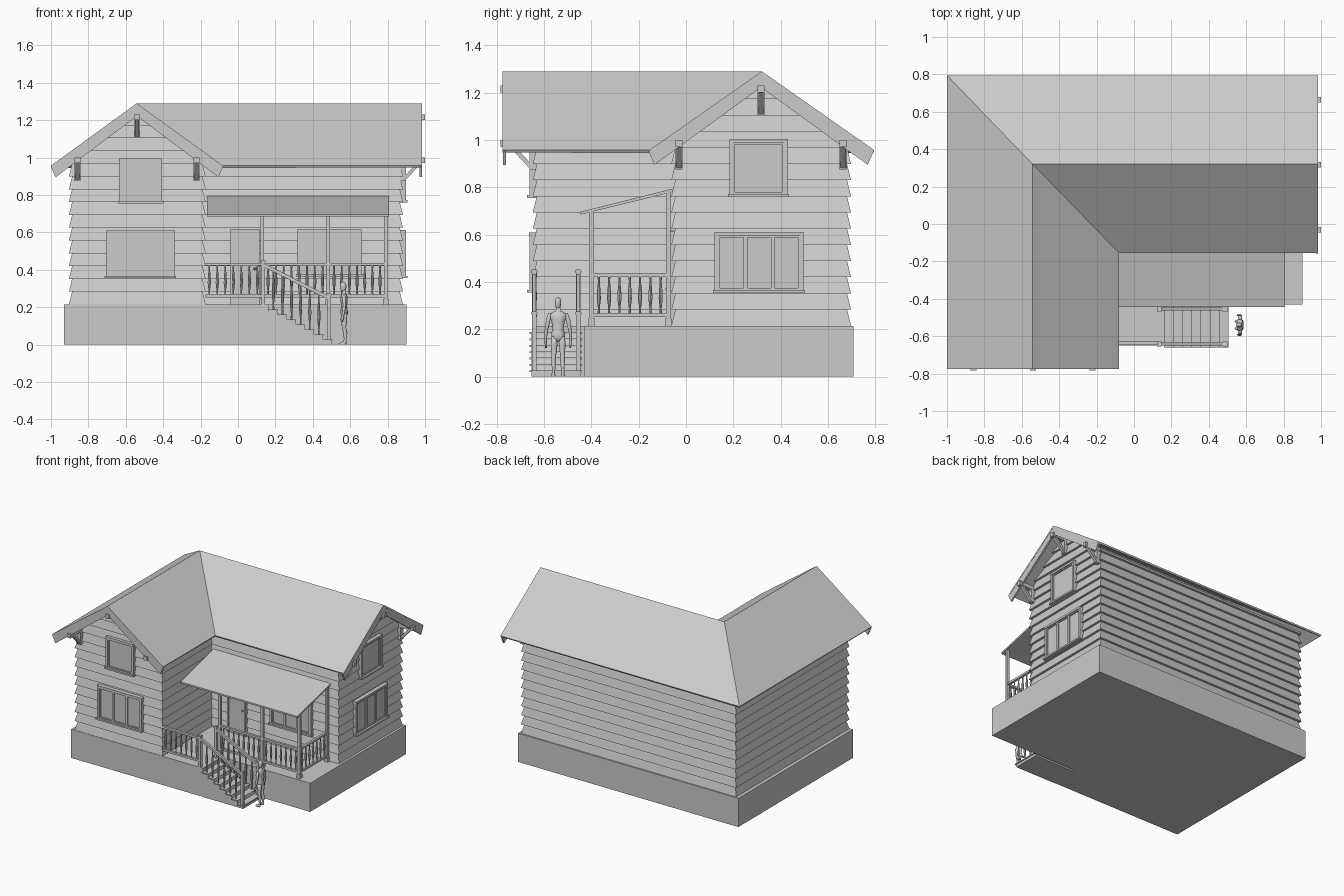
import bpy, bmesh, math
from mathutils import Matrix

if "Cube" in bpy.data.objects:
    bpy.data.objects.remove(bpy.data.objects["Cube"])

grey = bpy.data.materials.new("plain_grey")
grey.diffuse_color = (0.6, 0.6, 0.6, 1)
grey.use_nodes = True
grey.node_tree.nodes["Principled BSDF"].inputs["Base Color"].default_value = grey.diffuse_color


def finish(name, bm, M=None, smooth=False, recalc=True):
    if M:
        bm.transform(M)
    if recalc:
        bmesh.ops.recalc_face_normals(bm, faces=bm.faces[:])
    me = bpy.data.meshes.new(name)
    bm.to_mesh(me)
    bm.free()
    me.materials.append(grey)
    for p in me.polygons:
        p.use_smooth = smooth
    ob = bpy.data.objects.new(name, me)
    bpy.context.collection.objects.link(ob)
    return ob


def prism(bm, pts, c0, c1, axes):
    """Extrude a 2D outline; axes gives where (a, b, depth) go, e.g. 'xzy'."""
    def put(a, b, c):
        d = dict(zip(axes, (a, b, c)))
        return bm.verts.new((d['x'], d['y'], d['z']))
    lo = [put(a, b, c0) for a, b in pts]
    hi = [put(a, b, c1) for a, b in pts]
    bm.faces.new(lo)
    bm.faces.new(hi[::-1])
    for i in range(len(pts)):
        j = (i + 1) % len(pts)
        bm.faces.new((lo[i], hi[i], hi[j], lo[j]))


def box(bm, x0, x1, y0, y1, z0, z1):
    prism(bm, [(x0, y0), (x1, y0), (x1, y1), (x0, y1)], z0, z1, 'xyz')


def loft(bm, rings, n=8):
    """Capped tube through horizontal ellipses (x, y, z, rx, ry)."""
    loops = []
    for x, y, z, rx, ry in rings:
        loops.append([bm.verts.new((x + rx * math.cos(2 * math.pi * i / n),
                                    y + ry * math.sin(2 * math.pi * i / n), z)) for i in range(n)])
    for a, b in zip(loops, loops[1:]):
        for i in range(n):
            j = (i + 1) % n
            bm.faces.new((a[i], a[j], b[j], b[i]))
    bm.faces.new(loops[0][::-1])
    bm.faces.new(loops[-1])


def wall_frame(ox, oy, front):
    """Local x runs along the wall, local y points outward."""
    cols = ((1, 0), (0, -1)) if front else ((0, 1), (1, 0))
    return Matrix(((cols[0][0], cols[1][0], 0, ox), (cols[0][1], cols[1][1], 0, oy),
                   (0, 0, 1, 0), (0, 0, 0, 1)))


FRONT = wall_frame(-0.54, -0.63, True)
RIGHT = wall_frame(0.865, 0.317, False)
PORCH = wall_frame(0, -0.045, True)
FLOOR, ROW, LIP = 0.215, 0.0684, 0.017

# Foundation with a notch for the stairs
bm = bmesh.new()
prism(bm, [(-0.93, -0.65), (0.165, -0.65), (0.165, -0.43), (0.9, -0.43), (0.9, 0.707), (-0.93, 0.707)],
      0, FLOOR, 'xyz')
finish("foundation", bm)

# Lapped siding: L-shaped rings, wide at the bottom of every board
levels = []
for k in range(11):
    levels += [(FLOOR + k * ROW, LIP), (FLOOR + (k + 1) * ROW, 0)]
top = FLOOR + 11 * ROW
levels += [(top, LIP), (0.985, 0.013)]
bm = bmesh.new()
prev = None
for z, o in levels:
    x0, x1, x2, y0, y1, y2 = -0.887 - o, -0.19 + o, 0.865 + o, -0.63 - o, -0.045 - o, 0.68 + o
    ring = [bm.verts.new((x, y, z)) for x, y in
            ((x0, y0), (x1, y0), (x1, y1), (x2, y1), (x2, y2), (x0, y2))]
    if prev:
        for i in range(6):
            j = (i + 1) % 6
            bm.faces.new((prev[i], prev[j], ring[j], ring[i]))
    prev = ring
finish("wall_siding", bm)

# Roof: two crossing slopes with one hip and one valley
EAVE, RIDGE = 0.957, 1.29
bm = bmesh.new()
P = {k: bm.verts.new(v) for k, v in dict(
    H=(-1, 0.795, EAVE), J=(-0.542, 0.32, RIDGE), V=(-0.08, -0.155, EAVE),
    A=(0.985, -0.155, EAVE), B=(0.985, 0.32, RIDGE), C=(0.985, 0.795, EAVE),
    D=(-1, -0.775, EAVE), E=(-0.542, -0.775, RIDGE), F=(-0.08, -0.775, EAVE)).items()}
for f in ("HJBC", "JVAB", "HDEJ", "EFVJ"):
    bm.faces.new([P[c] for c in f])
roof = finish("roof", bm, recalc=False)
mod = roof.modifiers.new("thickness", 'SOLIDIFY')
mod.thickness, mod.offset = 0.013, -1

# Gable ends: upper boards, rake boards, knee brackets
for side, M, tip, half, reach, spread in (("front", FRONT, 0.145, 0.46, 0.153, 0.318),
                                          ("right", RIGHT, 0.12, 0.475, 0.135, 0.347)):
    bm = bmesh.new()
    for k in range(5):
        z0 = top + k * ROW
        z1 = min(z0 + ROW, 1.268)
        w0, w1 = (min(half - 0.1, (1.27 - z) / 0.72) for z in (z0, z1))
        v = [bm.verts.new(c) for c in ((-w0, LIP, z0), (w0, LIP, z0), (w1, 0.0005, z1), (-w1, 0.0005, z1),
                                       (-w0, -0.01, z0), (w0, -0.01, z0), (w1, -0.01, z1), (-w1, -0.01, z1))]
        for f in ((0, 1, 2, 3), (4, 5, 6, 7), (0, 1, 5, 4), (1, 2, 6, 5), (2, 3, 7, 6), (3, 0, 4, 7)):
            bm.faces.new([v[i] for i in f])
    finish(side + "_gable_siding", bm, M)

    bm = bmesh.new()
    prism(bm, [(0, 1.28), (half, 0.95), (half - 0.025, 0.895), (0, 1.222),
               (0.025 - half, 0.895), (-half, 0.95)], tip - 0.014, tip - 0.001, 'xzy')
    finish(side + "_rake_board", bm, M)

    bm = bmesh.new()
    for u, z in ((0, 1.23), (spread, 1.0), (-spread, 1.0)):
        box(bm, u - 0.015, u + 0.015, 0, reach, z - 0.03, z)
        box(bm, u - 0.015, u + 0.015, 0, 0.032, z - 0.125, z - 0.03)
        prism(bm, [(0.03, z - 0.12), (0.115, z - 0.03), (0.09, z - 0.03), (0.03, z - 0.095)],
              u - 0.011, u + 0.011, 'yzx')
    finish(side + "_brackets", bm, M)


# Windows: trim, mullions, sashes, recessed glass and a sill
def window(name, M, u0, u1, z0, z1, panes):
    bm = bmesh.new()
    t = 0.016
    box(bm, u0, u1, 0, 0.034, z1 - t, z1)
    box(bm, u0 - 0.006, u1 + 0.006, 0, 0.042, z0, z0 + 0.012)
    for u in (u0, u1 - t):
        box(bm, u, u + t, 0, 0.032, z0 + 0.012, z1 - t)
    a, b, w = z0 + 0.012, z1 - t, (u1 - u0 - 2 * t) / panes
    for i in range(panes):
        l, r = u0 + t + i * w, u0 + t + (i + 1) * w
        s = 0.008
        for c in ((l, l + s, a, b), (r - s, r, a, b), (l + s, r - s, a, a + s), (l + s, r - s, b - s, b)):
            box(bm, c[0], c[1], 0, 0.027, c[2], c[3])
        box(bm, l + s, r - s, 0, 0.019, a + s, b - s)
    finish(name, bm, M)


window("front_lower_window", FRONT, -0.167, 0.203, 0.355, 0.61, 3)
window("front_upper_window", FRONT, -0.095, 0.135, 0.755, 0.995, 1)
window("right_lower_window", RIGHT, -0.197, 0.18, 0.355, 0.612, 3)
window("right_upper_window", RIGHT, -0.133, 0.113, 0.76, 1.005, 1)
window("porch_window", PORCH, 0.315, 0.66, 0.365, 0.615, 3)

# Front door with casing and knob
bm = bmesh.new()
box(bm, -0.03, 0.105, 0, 0.022, FLOOR, 0.603)
box(bm, -0.04, -0.026, 0, 0.03, FLOOR, 0.603)
box(bm, 0.101, 0.115, 0, 0.03, FLOOR, 0.603)
box(bm, -0.04, 0.115, 0, 0.03, 0.603, 0.617)
loft(bm, [(0.09, 0.03, z, r, r) for z, r in ((0.4, 0.004), (0.406, 0.008), (0.412, 0.004))])
finish("front_door", bm, PORCH)

# Porch roof and posts
bm = bmesh.new()
prism(bm, [(-0.445, 0.685), (-0.445, 0.697), (-0.045, 0.797), (-0.045, 0.783)], -0.165, 0.806, 'yzx')
finish("porch_roof", bm)
bm = bmesh.new()
for x, y, z in ((0.13, -0.4, 0.7), (0.483, -0.4, 0.7), (0.79, -0.4, 0.7), (0.79, -0.075, 0.78)):
    box(bm, x - 0.01, x + 0.01, y - 0.01, y + 0.01, FLOOR, z)
    box(bm, x - 0.014, x + 0.014, y - 0.014, y + 0.014, FLOOR, FLOOR + 0.03)
finish("porch_posts", bm)


# Railings with turned balusters
def baluster(bm, x, y, z0, z1):
    loft(bm, [(x, y, z0 + t * (z1 - z0), r, r) for t, r in
              ((0, 0.005), (0.15, 0.004), (0.4, 0.0085), (0.6, 0.0075), (0.85, 0.004), (1, 0.005))])


bm = bmesh.new()
for x0, y0, x1, y1 in ((-0.175, -0.638, 0.125, -0.638), (0.14, -0.4, 0.473, -0.4),
                       (0.493, -0.4, 0.78, -0.4), (0.79, -0.39, 0.79, -0.085)):
    dx, dy = (0, 0.009) if y0 == y1 else (0.009, 0)
    for z in (0.252, 0.422):
        box(bm, x0 - dx, x1 + dx, y0 - dy, y1 + dy, z, z + 0.015)
    n = round(math.hypot(x1 - x0, y1 - y0) / 0.042)
    for i in range(n):
        t = (i + 0.5) / n
        baluster(bm, x0 + t * (x1 - x0), y0 + t * (y1 - y0), 0.267, 0.422)
finish("porch_railings", bm)

# Stairs running along the front
STEPS, X0, X1 = 7, 0.165, 0.505
run, rise = (X1 - X0) / STEPS, FLOOR / (STEPS + 1)
outline = [(X0, 0)]
bm = bmesh.new()
for i in range(STEPS):
    z, x = FLOOR - (i + 1) * rise, X0 + i * run
    outline += [(x, z - 0.004), (x + run - 0.006, z - 0.004)]
    box(bm, x - 0.004, x + run, -0.66, -0.44, z - 0.008, z)
outline.append((X1 - 0.006, 0))
prism(bm, outline, -0.652, -0.446, 'xzy')
finish("stairs", bm)

# Stair handrails, newel posts and balusters
bm = bmesh.new()
for y in (-0.641, -0.455):
    for x, z0, z1 in ((0.135, FLOOR, 0.452), (0.487, 0, 0.275)):
        box(bm, x - 0.01, x + 0.01, y - 0.01, y + 0.01, z0, z1)
        box(bm, x - 0.013, x + 0.013, y - 0.013, y + 0.013, z1 - 0.012, z1 - 0.003)
    prism(bm, [(0.14, 0.415), (0.14, 0.435), (0.485, 0.26), (0.485, 0.24)], y - 0.008, y + 0.008, 'xzy')
    for i in range(STEPS - 1):
        x = X0 + (i + 0.5) * run
        baluster(bm, x, y, FLOOR - (i + 1) * rise, 0.42 - 0.507 * (x - 0.14))
finish("stair_railings", bm)

# Standing figure for scale, facing the stairs
bm = bmesh.new()
cx, cy = 0.567, -0.54
loft(bm, [(cx, cy, z, a, b) for z, a, b in (
    (0.148, 0.012, 0.02), (0.165, 0.02, 0.029), (0.18, 0.02, 0.029), (0.205, 0.015, 0.023), (0.235, 0.019, 0.029),
    (0.258, 0.018, 0.038), (0.272, 0.012, 0.026), (0.278, 0.008, 0.01), (0.295, 0.008, 0.009))], 12)
loft(bm, [(cx - 0.004, cy, z, a, b) for z, a, b in (
    (0.282, 0.006, 0.005), (0.292, 0.014, 0.01), (0.312, 0.017, 0.013), (0.327, 0.014, 0.011),
    (0.336, 0.004, 0.004))], 12)
for s in (-1, 1):
    loft(bm, [(cx + dx, cy + s * dy, z, a, b) for dx, dy, z, a, b in (
        (-0.008, 0.02, 0, 0.022, 0.009), (-0.008, 0.02, 0.006, 0.021, 0.009), (0.004, 0.02, 0.018, 0.009, 0.007),
        (0.006, 0.019, 0.03, 0.007, 0.007), (0.006, 0.019, 0.065, 0.012, 0.011), (0, 0.018, 0.09, 0.011, 0.01),
        (0, 0.017, 0.135, 0.017, 0.015), (0, 0.015, 0.17, 0.016, 0.014))], 10)
    loft(bm, [(cx + dx, cy + s * dy, z, a, b) for dx, dy, z, a, b in (
        (-0.012, 0.051, 0.122, 0.005, 0.004), (-0.01, 0.052, 0.14, 0.009, 0.005), (-0.006, 0.053, 0.155, 0.006, 0.005),
        (0, 0.051, 0.195, 0.009, 0.008), (0.002, 0.047, 0.21, 0.008, 0.008), (0, 0.041, 0.245, 0.011, 0.01),
        (0, 0.034, 0.27, 0.006, 0.006))], 10)
finish("standing_figure", bm, smooth=True)
